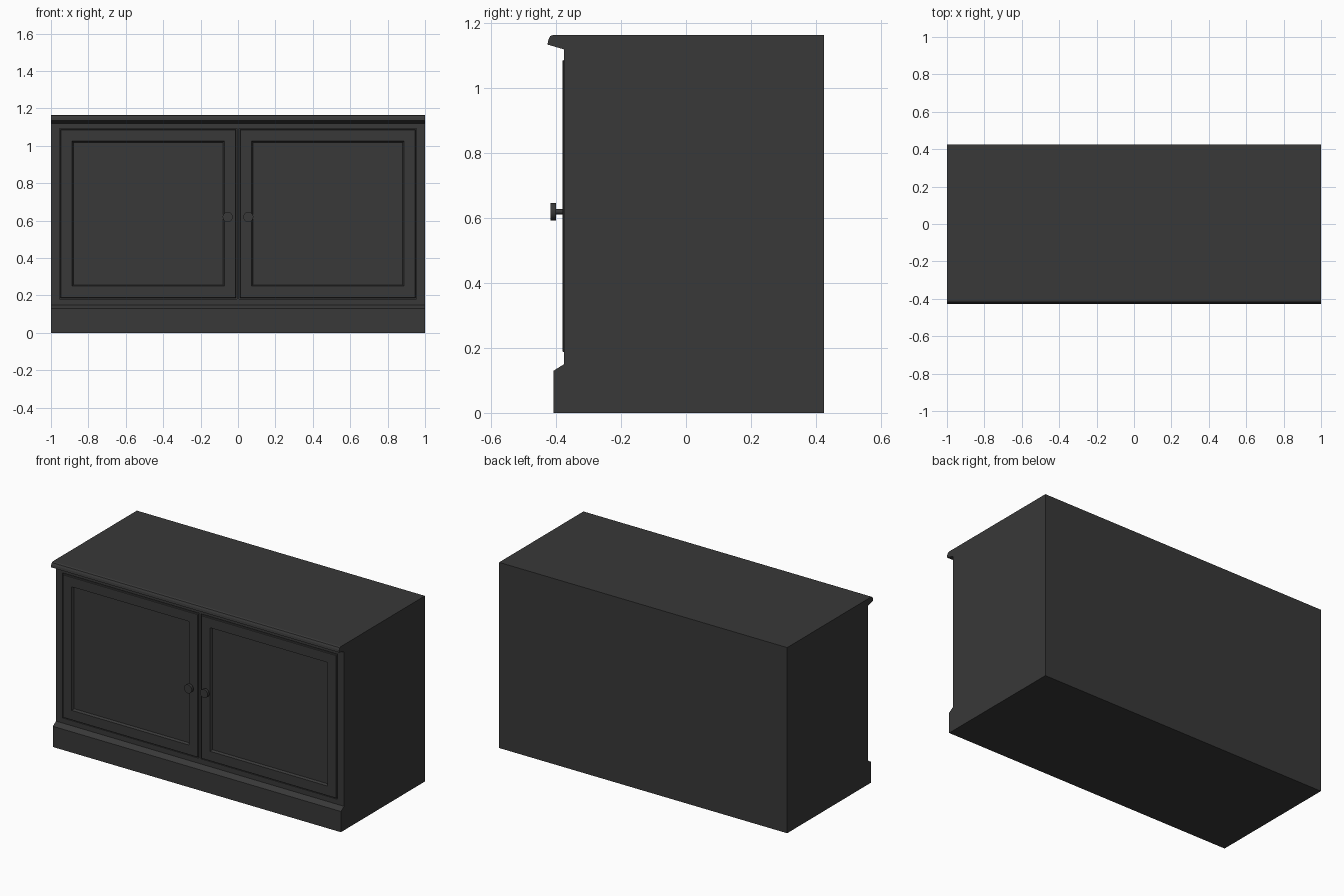
import bpy, bmesh
from math import radians
from mathutils import Vector

if "Cube" in bpy.data.objects:
    bpy.data.objects.remove(bpy.data.objects["Cube"])

mat = bpy.data.materials.new("dark_paint")
mat.diffuse_color = (0.04, 0.04, 0.04, 1)
mat.use_nodes = True
mat.node_tree.nodes["Principled BSDF"].inputs["Base Color"].default_value = mat.diffuse_color


def finish(bm, name):
    bmesh.ops.recalc_face_normals(bm, faces=bm.faces)
    me = bpy.data.meshes.new(name)
    bm.to_mesh(me)
    bm.free()
    me.materials.append(mat)
    ob = bpy.data.objects.new(name, me)
    bpy.context.collection.objects.link(ob)
    return ob


def box(bm, x0, x1, y0, y1, z0, z1):
    vs = bmesh.ops.create_cube(bm, size=1)["verts"]
    for v in vs:
        v.co = Vector(((x0 + x1) / 2 + v.co.x * (x1 - x0),
                       (y0 + y1) / 2 + v.co.y * (y1 - y0),
                       (z0 + z1) / 2 + v.co.z * (z1 - z0)))


# Carcass: side profile (y, z) with plinth and moulded top, swept across x
profile = [(0.425, 0), (0.425, 1.165), (-0.408, 1.165), (-0.418, 1.161),
           (-0.424, 1.15), (-0.427, 1.135), (-0.376, 1.12), (-0.376, 0.15),
           (-0.408, 0.13), (-0.408, 0)]
bm = bmesh.new()
face = bm.faces.new([bm.verts.new((-1, y, z)) for y, z in profile])
ext = bmesh.ops.extrude_face_region(bm, geom=[face])
bmesh.ops.translate(bm, vec=(2, 0, 0),
                    verts=[g for g in ext["geom"] if isinstance(g, bmesh.types.BMVert)])
carcass = finish(bm, "carcass")

# Door pockets, slightly larger than the doors to leave a shadow gap
bm = bmesh.new()
for s in (-1, 1):
    box(bm, *sorted((s * 0.006, s * 0.955)), -0.45, -0.36, 0.182, 1.092)
cutter = finish(bm, "door_pocket_cutter")
cutter.hide_render = True
mod = carcass.modifiers.new("pockets", "BOOLEAN")
mod.operation = "DIFFERENCE"
mod.solver = "EXACT"
mod.object = cutter
bpy.context.view_layer.objects.active = carcass
bpy.ops.object.modifier_apply(modifier=mod.name)
bpy.data.objects.remove(cutter)


# Door: framed slab with a sunken panel
def door(side, name):
    bm = bmesh.new()
    box(bm, *sorted((side * 0.011, side * 0.95)), -0.381, -0.358, 0.187, 1.087)
    bmesh.ops.recalc_face_normals(bm, faces=bm.faces)
    front = min(bm.faces, key=lambda f: f.calc_center_median().y)
    # eased outer edge, flat frame, sloped step down to the panel
    for width, depth in ((0.004, 0), (0.084, 0), (0.010, -0.014)):
        bmesh.ops.inset_region(bm, faces=[front], thickness=width, depth=depth)
    for v in bm.verts:
        outer = (min(abs(abs(v.co.x) - 0.011), abs(abs(v.co.x) - 0.95)) < 1e-4)
        if outer and v.co.y < -0.38:
            v.co.y += 0.004
    return finish(bm, name)


# Knob: slim stem and round disc head, axis along y
def knob(side, name):
    bm = bmesh.new()
    for r, y0, y1 in ((0.008, -0.402, -0.375), (0.027, -0.418, -0.401)):
        vs = bmesh.ops.create_cone(bm, cap_ends=True, segments=24, radius1=r,
                                   radius2=r, depth=y1 - y0)["verts"]
        for v in vs:
            v.co = Vector((side * 0.055 + v.co.x, (y0 + y1) / 2 + v.co.z, 0.62 + v.co.y))
    ob = finish(bm, name)
    bpy.ops.object.select_all(action="DESELECT")
    ob.select_set(True)
    bpy.context.view_layer.objects.active = ob
    bpy.ops.object.shade_smooth_by_angle(angle=radians(30))


for side, label in ((-1, "left"), (1, "right")):
    door(side, label + "_door")
    knob(side, label + "_knob")
